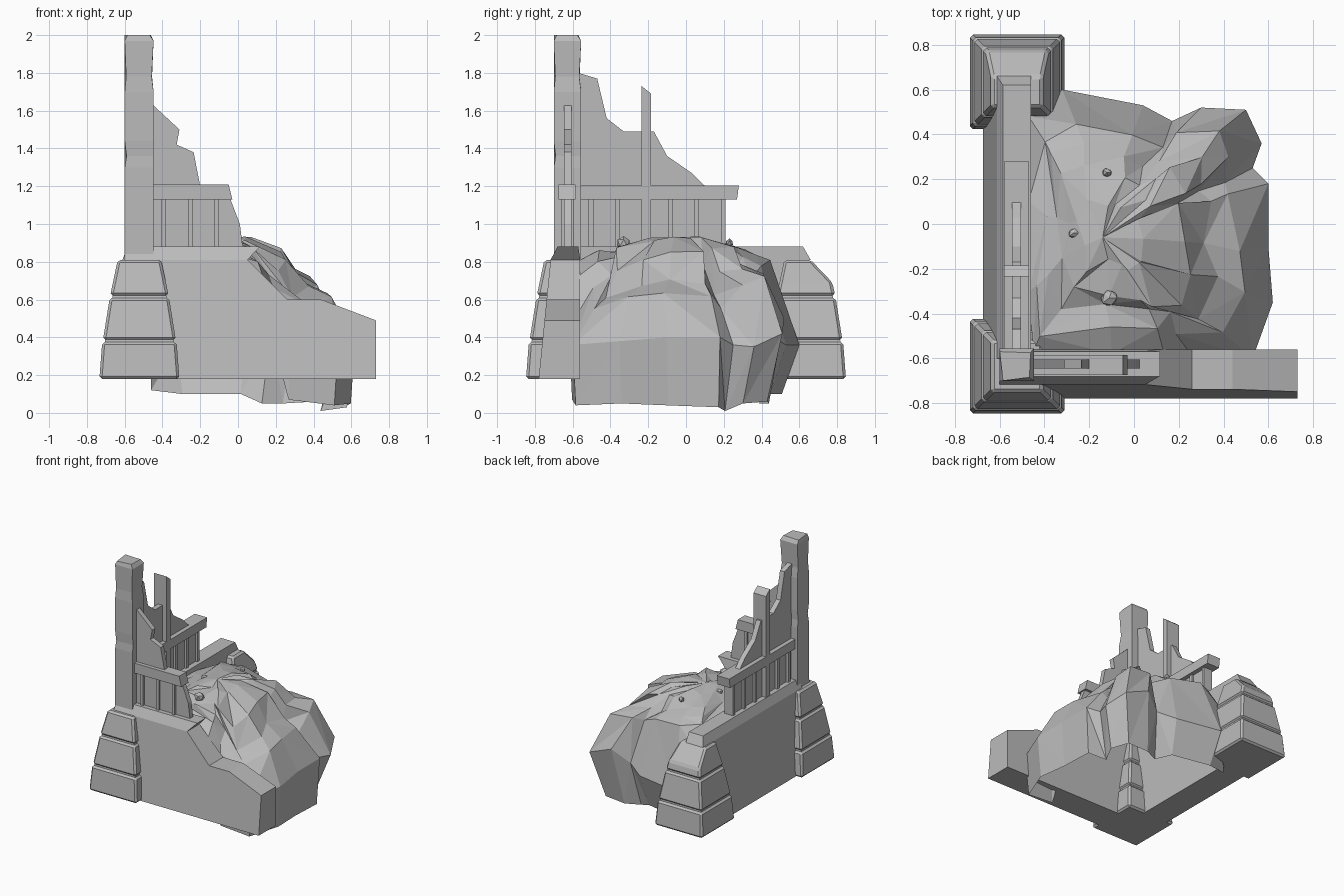
import bpy, bmesh, random
from mathutils import Vector

random.seed(11)
cube = bpy.data.objects.get("Cube")
if cube:
    bpy.data.objects.remove(cube, do_unlink=True)

GREY = (0.5, 0.5, 0.5, 1)
stone = bpy.data.materials.new("grey_stone")
stone.use_nodes = True
stone.diffuse_color = GREY
stone.node_tree.nodes["Principled BSDF"].inputs["Base Color"].default_value = GREY


def finish(name, bm, closed=True):
    """Turn a bmesh into a named, flat-shaded grey object."""
    if closed:
        bmesh.ops.recalc_face_normals(bm, faces=bm.faces)
    mesh = bpy.data.meshes.new(name)
    bm.to_mesh(mesh)
    bm.free()
    mesh.materials.append(stone)
    obj = bpy.data.objects.new(name, mesh)
    bpy.context.collection.objects.link(obj)
    return obj


def bevel(obj, width):
    mod = obj.modifiers.new("Bevel", "BEVEL")
    mod.width = width
    mod.segments = 1
    mod.limit_method = "ANGLE"


def loft(name, rings):
    """Skin a stack of equal rings and cap both ends."""
    bm = bmesh.new()
    rows = [[bm.verts.new(p) for p in ring] for ring in rings]
    n = len(rows[0])
    for low, high in zip(rows, rows[1:]):
        for i in range(n):
            j = (i + 1) % n
            bm.faces.new((low[i], low[j], high[j], high[i]))
    bm.faces.new(rows[0][::-1])
    bm.faces.new(rows[-1])
    return finish(name, bm)


def rect(x0, x1, y0, y1, z):
    return [(x0, y0, z), (x1, y0, z), (x1, y1, z), (x0, y1, z)]


def box(name, x, y, z):
    return loft(name, [rect(*x, *y, h) for h in z])


def slab(name, outline, depth, along, batter=0):
    """Extrude a (length, height) outline; batter leans the outer side in."""
    rings = []
    for d, lean in ((depth[0], batter), (depth[1], 0)):
        ring = []
        for s, z in outline:
            off = d + lean * (z - BASE)
            ring.append((s, off, z) if along == "x" else (off, s, z))
        rings.append(ring)
    return loft(name, rings)


BASE, LEDGE, SILL, RAIL = 0.18, 0.81, 0.88, 1.13

# Battered lower walls: one broken at its far end, one whole
slab("front_wall", [(-0.6, BASE), (0.73, BASE), (0.73, 0.49), (0.44, 0.6),
                    (0.26, 0.6), (0.05, LEDGE), (-0.6, LEDGE)],
     (-0.78, -0.56), "x", 0.1)
slab("side_wall", [(-0.6, BASE), (0.6, BASE), (0.6, LEDGE), (-0.6, LEDGE)],
     (-0.675, -0.46), "y", 0.1)

# Sloped sills on the walls
loft("front_sill", [rect(-0.6, 0.05, -0.717, -0.56, LEDGE),
                    rect(-0.6, 0.115, -0.68, -0.57, SILL)])
loft("side_sill", [rect(-0.612, -0.46, -0.6, 0.66, LEDGE),
                   rect(-0.585, -0.46, -0.6, 0.62, SILL)])

# Corner pillars of three tapered blocks around a core
TIERS = [(0.18, 0.375, 0.212, 0.197), (0.385, 0.61, 0.193, 0.157),
         (0.62, 0.81, 0.155, 0.115)]
PX, PY = -0.522, 0.635
for side, label in ((-1, "front"), (1, "back")):
    cy = side * PY
    for k, (z0, z1, a, b) in enumerate(TIERS):
        rings = [rect(PX - r, PX + r, cy - r, cy + r, z)
                 for z, r in ((z0, a), (z1, b))]
        # The exposed top block slumps toward the back
        if side > 0 and k == 2:
            rings[1] = [(x, y if y < cy else y - 0.09, z) for x, y, z in rings[1]]
            rings.insert(1, rect(PX - 0.14, PX + 0.14, cy - 0.14, cy + 0.14, 0.69))
        bevel(loft(f"{label}_pillar_block_{k + 1}", rings), 0.014)
    loft(f"{label}_pillar_core", [rect(PX - r, PX + r, cy - r, cy + r, z)
                                  for z, r in ((0.3, 0.19), (0.4, 0.18), (0.66, 0.135))])

# Tall corner post with a few chipped edges
post = []
for z, w, e in ((0.8, 0, 0), (1.3, 0, 0), (1.36, 0.01, 0), (1.44, 0, 0),
                (1.7, 0, 0), (1.78, 0.008, 0.01), (1.97, 0, 0), (2.0, 0.015, 0.02)):
    post.append([(-0.6 + w, -0.7, z), (-0.447 - e, -0.7 + w, z),
                 (-0.447 - w, -0.555 - e, z), (-0.6, -0.555 - w, z)])
loft("corner_post", post)

# Broken wall panels
slab("front_panel", [(-0.47, SILL), (0.025, SILL), (0.01, 1.0), (-0.04, RAIL),
                     (-0.2, 1.2), (-0.235, 1.38), (-0.325, 1.42), (-0.31, 1.5),
                     (-0.45, 1.63), (-0.47, 1.63)], (-0.645, -0.605), "x")
slab("side_panel", [(-0.57, SILL), (0.2, SILL), (0.2, RAIL), (0.09, 1.21),
                    (0.03, 1.27), (-0.1, 1.36), (-0.17, 1.49), (-0.33, 1.49),
                    (-0.42, 1.56), (-0.47, 1.77), (-0.57, 1.8)], (-0.545, -0.505), "y")

# Rails and narrow studs
slab("front_rail", [(-0.47, RAIL), (-0.03, RAIL), (-0.05, 1.21), (-0.47, 1.21)],
     (-0.675, -0.585), "x")
slab("side_rail", [(-0.6, RAIL), (0.27, RAIL), (0.28, 1.205), (-0.6, 1.205)],
     (-0.58, -0.47), "y")
for i in range(3):
    x = -0.405 + 0.14 * i
    box(f"front_stud_{i + 1}", (x, x + 0.025), (-0.66, -0.595), (SILL, RAIL))
for i in range(6):
    y = -0.515 + 0.14 * i
    box(f"side_stud_{i + 1}", (-0.565, -0.49), (y, y + 0.025), (SILL, RAIL))
slab("tall_stud", [(-0.235, SILL), (-0.185, SILL), (-0.185, 1.69), (-0.235, 1.73)],
     (-0.58, -0.47), "y")

# Rubble mound, an open shell: x, y of the rim, then shoulder, belly and foot heights
RIM = [(0.6, -0.1, 0.64, 0.4, 0.04), (0.6, 0.18, 0.63, 0.4, 0.03),
       (0.53, 0.25, 0.56, 0.36, 0.01), (0.57, 0.36, 0.68, 0.35, 0.05),
       (0.5, 0.51, 0.73, 0.42, 0.06), (0.3, 0.52, 0.74, 0.5, 0.05),
       (0.17, 0.46, 0.7, 0.4, 0.05), (0.04, 0.53, 0.79, 0.36, 0.1),
       (-0.32, 0.6, 0.82, 0.36, 0.1), (-0.47, 0.48, 0.84, 0.6, 0.12),
       (-0.47, 0.1, 0.87, 0.84, 0.82), (-0.47, -0.3, 0.87, 0.84, 0.82),
       (-0.45, -0.57, 0.83, 0.79, 0.76), (-0.1, -0.58, 0.85, 0.8, 0.75),
       (0.14, -0.6, 0.8, 0.7, 0.6), (0.28, -0.62, 0.66, 0.45, 0.07),
       (0.53, -0.6, 0.54, 0.36, 0.04), (0.62, -0.35, 0.61, 0.38, 0.05)]
bm = bmesh.new()
summit = Vector((-0.14, -0.06, 0.93))
top = bm.verts.new(summit)
rows = []
for x, y, shoulder, belly, foot in RIM:
    crest = min(0.88, shoulder + 0.21)
    valley = crest * 0.3 + shoulder * 0.7
    tuck = 0.86 if y > 0.2 and x > -0.4 else 0.97
    row = []
    for t, z in ((0.25, 0.92), (0.5, crest), (0.64, valley), (0.8, shoulder),
                 (1, belly), (tuck, foot)):
        p = summit.lerp(Vector((x, y, 0)), t)
        p.z = z
        if z > max(belly, foot):
            p += Vector([random.uniform(-s, s) for s in (0.035, 0.035, 0.015)])
        row.append(bm.verts.new(p))
    rows.append(row)
for a, b in zip(rows, rows[1:] + rows[:1]):
    bm.faces.new((top, a[0], b[0]))
    for k in range(len(a) - 1):
        quad = (a[k], a[k + 1], b[k + 1], b[k])
        d = random.choice((0, 1))
        q = quad[d:] + quad[:d]
        bm.faces.new(q[:3])
        bm.faces.new((q[0], q[2], q[3]))
finish("rubble_mound", bm, closed=False)

# Loose stones on the mound
for i, (x, y, r) in enumerate(((-0.27, -0.04, 0.025), (-0.11, -0.33, 0.04),
                               (-0.12, 0.23, 0.022))):
    bm = bmesh.new()
    bmesh.ops.create_icosphere(bm, subdivisions=1, radius=r)
    for v in bm.verts:
        v.co = v.co * random.uniform(0.8, 1.1) + Vector((x, y, 0.9))
    finish(f"loose_stone_{i + 1}", bm)
